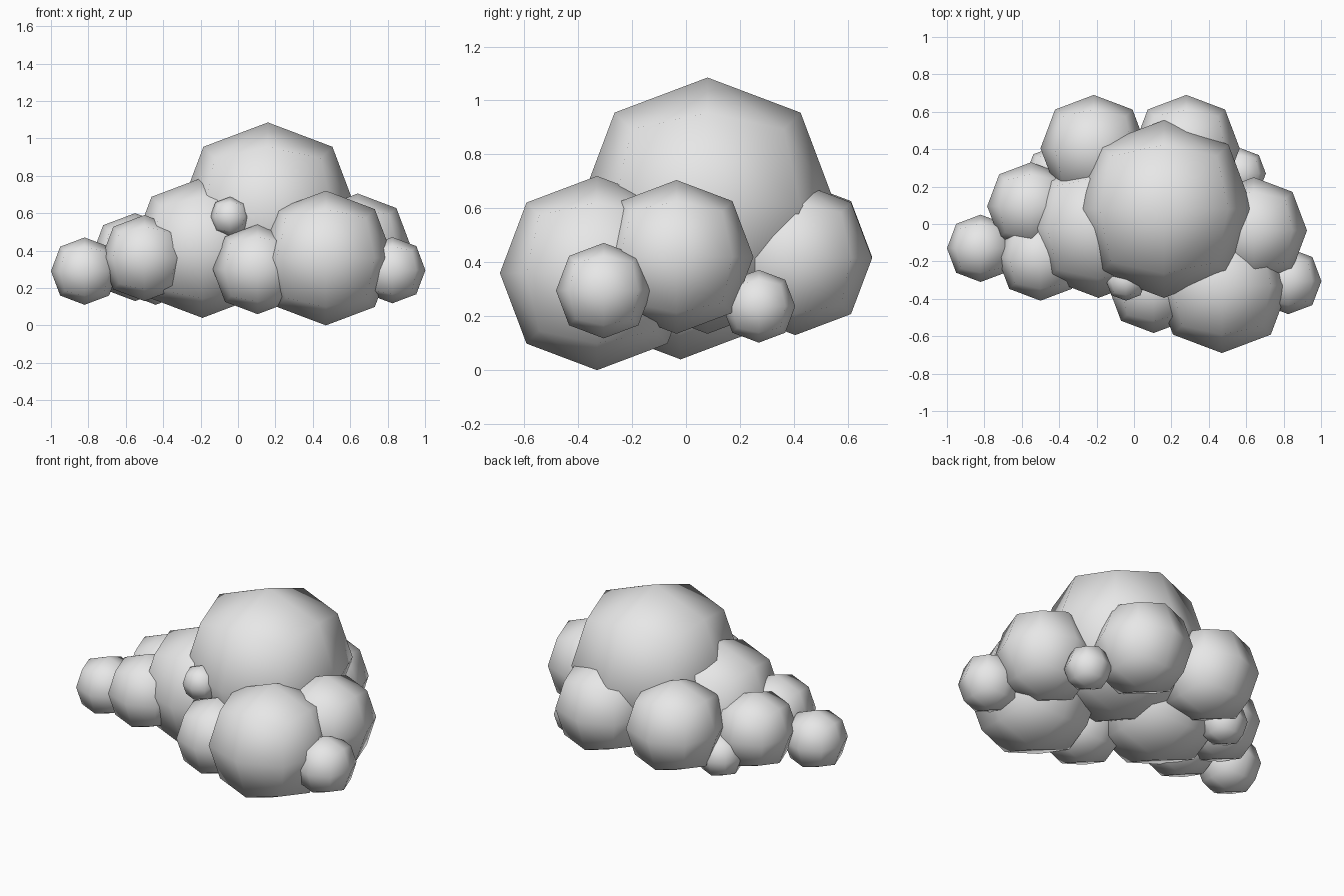
import bpy

if "Cube" in bpy.data.objects:
    bpy.data.objects.remove(bpy.data.objects["Cube"])

# One flat colour for the whole cloud
grey = bpy.data.materials.new("cloud_grey")
grey.diffuse_color = (0.8, 0.8, 0.8, 1)
grey.use_nodes = True
grey.node_tree.nodes["Principled BSDF"].inputs["Base Color"].default_value = grey.diffuse_color


def puff(name, x, y, z, r):
    """Cube rounded by one subdivision level; r is the reach along the axes."""
    half = r / 0.8395  # limit surface pulls the face centres in to 0.8395
    bpy.ops.mesh.primitive_cube_add(size=2 * half, location=(x, y, z))
    ob = bpy.context.object
    ob.name = name
    ob.data.materials.append(grey)
    ob.data.polygons.foreach_set("use_smooth", [True] * len(ob.data.polygons))
    sub = ob.modifiers.new("round", 'SUBSURF')
    sub.levels = sub.render_levels = 1
    return ob


# Large puffs
puff("main_puff", 0.16, 0.08, 0.61, 0.475)
puff("left_middle_puff", -0.19, -0.02, 0.415, 0.375)
puff("front_right_puff", 0.47, -0.33, 0.36, 0.36)

# Medium puffs
puff("right_puff", 0.64, -0.035, 0.42, 0.285)
puff("back_right_puff", 0.28, 0.405, 0.415, 0.285)
puff("back_left_puff", -0.215, 0.405, 0.42, 0.285)
puff("left_back_puff", -0.55, 0.095, 0.365, 0.235)
puff("left_front_puff", -0.50, -0.18, 0.36, 0.23)
puff("front_puff", 0.105, -0.343, 0.30, 0.24)

# Small puffs
puff("left_end_puff", -0.82, -0.13, 0.29, 0.18)
puff("right_end_puff", 0.825, -0.305, 0.295, 0.177)
puff("right_back_small_puff", 0.57, 0.27, 0.237, 0.135)
puff("left_back_small_puff", -0.44, 0.275, 0.245, 0.135)
puff("front_small_puff", -0.043, -0.303, 0.58, 0.107)
